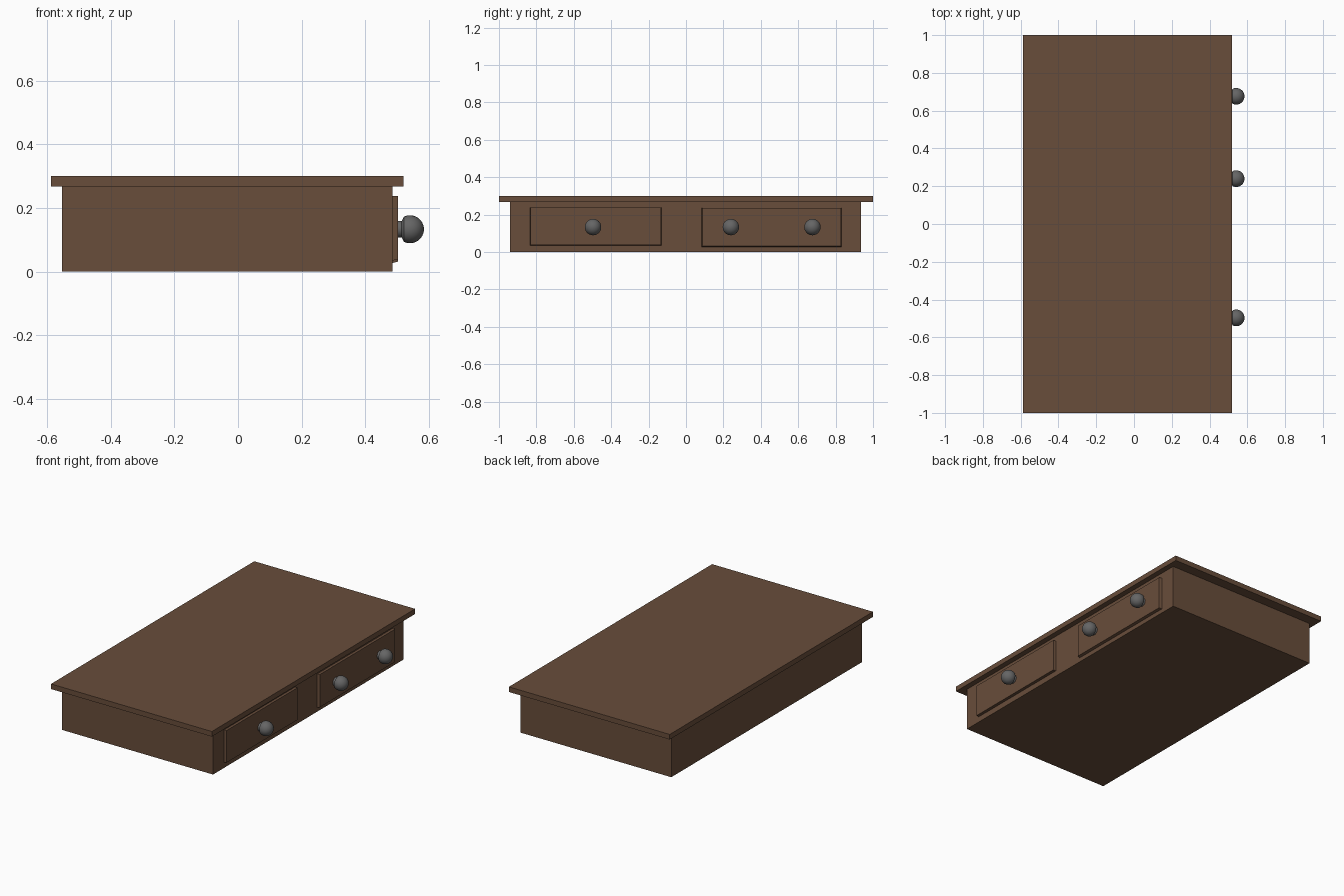
import bpy, bmesh, math
from mathutils import Vector

if "Cube" in bpy.data.objects:
    bpy.data.objects.remove(bpy.data.objects["Cube"])


def material(name, color):
    m = bpy.data.materials.new(name)
    m.diffuse_color = (*color, 1)
    m.use_nodes = True
    m.node_tree.nodes["Principled BSDF"].inputs["Base Color"].default_value = m.diffuse_color
    return m


wood = material("brown_wood", (0.14, 0.075, 0.043))
metal = material("dark_metal", (0.13, 0.13, 0.13))


def add_object(name, bm, mat):
    bmesh.ops.recalc_face_normals(bm, faces=bm.faces)
    mesh = bpy.data.meshes.new(name)
    bm.to_mesh(mesh)
    bm.free()
    mesh.materials.append(mat)
    ob = bpy.data.objects.new(name, mesh)
    bpy.context.collection.objects.link(ob)
    return ob


def box(name, lo, hi, inset=0.0):
    """Box between two corners; inset tapers its +x face."""
    lo, hi = Vector(lo), Vector(hi)
    bm = bmesh.new()
    bmesh.ops.create_cube(bm, size=1)
    for v in bm.verts:
        outer = v.co.x > 0
        v.co = Vector([(lo[i] + hi[i]) / 2 + v.co[i] * (hi[i] - lo[i]) for i in range(3)])
        if outer and inset:
            v.co.y += inset if v.co.y < (lo.y + hi.y) / 2 else -inset
            v.co.z += inset if v.co.z < (lo.z + hi.z) / 2 else 0
    return add_object(name, bm, wood)


def knob(name, y, z):
    # Stem and clipped ball, turned about the x axis
    r, cx = 0.044, 0.541
    profile = [(0.485, 0), (0.485, 0.026), (0.515, 0.026)]
    for i in range(13):
        a = math.radians(115 * (1 - i / 12))
        profile.append((cx + r * math.cos(a), r * math.sin(a)))
    bm = bmesh.new()
    verts = [bm.verts.new((x, y + rad, z)) for x, rad in profile]
    edges = [bm.edges.new(pair) for pair in zip(verts, verts[1:])]
    bmesh.ops.spin(bm, geom=verts + edges, cent=(0, y, z), axis=(1, 0, 0),
                   angle=2 * math.pi, steps=24)
    bmesh.ops.remove_doubles(bm, verts=bm.verts, dist=1e-4)
    ob = add_object(name, bm, metal)
    bpy.ops.object.select_all(action='DESELECT')
    bpy.context.view_layer.objects.active = ob
    ob.select_set(True)
    bpy.ops.object.shade_smooth_by_angle(angle=math.radians(35))


# Cabinet body and overhanging top
box("cabinet_body", (-0.554, -0.94, 0), (0.486, 0.936, 0.27))
box("top_board", (-0.588, -1, 0.268), (0.52, 1, 0.30))

# Raised drawer fronts
box("left_drawer_front", (0.47, -0.835, 0.033), (0.503, -0.13, 0.237), 0.004)
box("right_drawer_front", (0.47, 0.08, 0.023), (0.503, 0.836, 0.235), 0.008)

# Knobs
for name, y in (("left_knob", -0.497), ("middle_knob", 0.24), ("right_knob", 0.676)):
    knob(name, y, 0.133)
